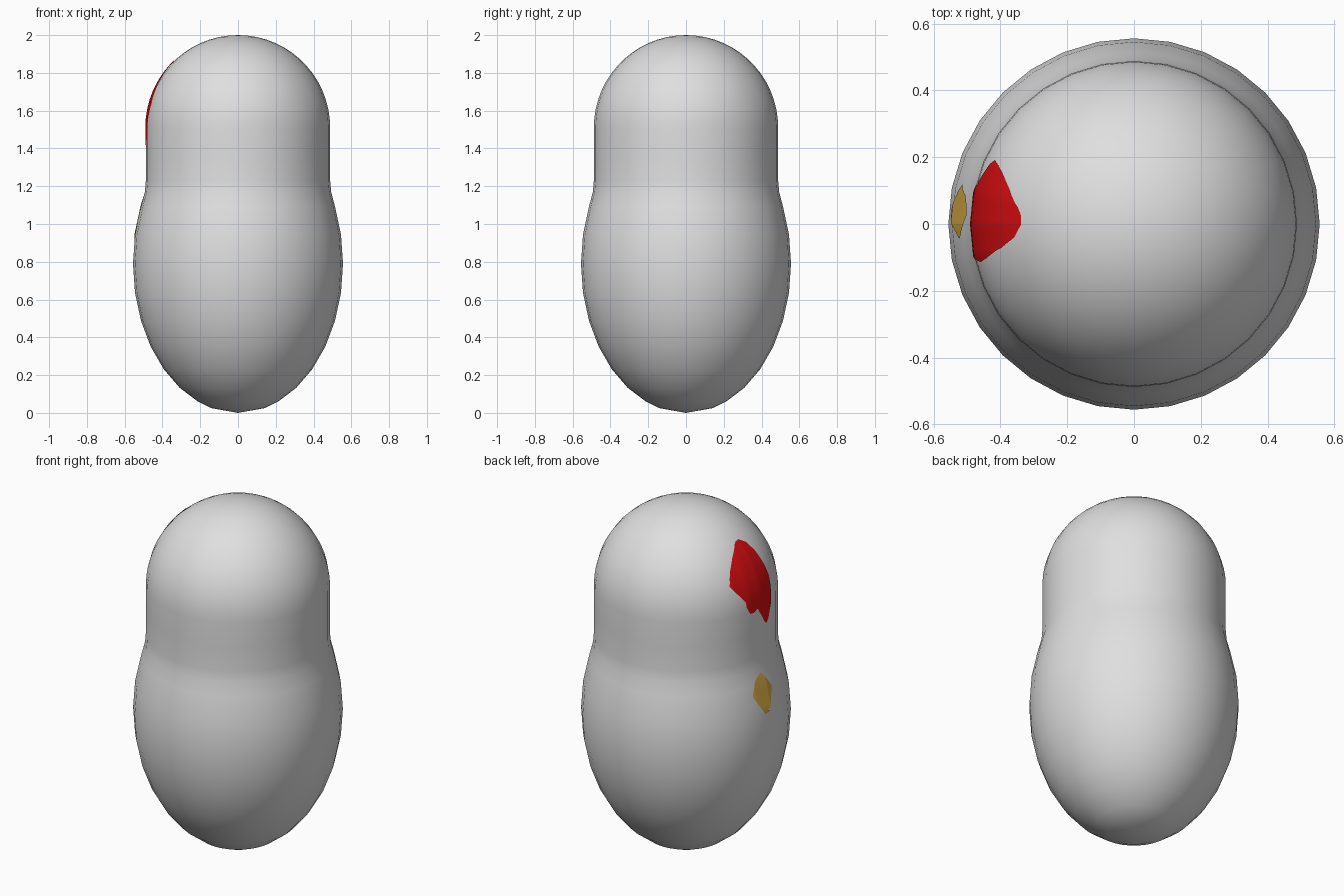
import bpy, bmesh, math
from mathutils import Vector
from mathutils.bvhtree import BVHTree

if "Cube" in bpy.data.objects:
    bpy.data.objects.remove(bpy.data.objects["Cube"])

SEG = 32


def material(name, rgb):
    m = bpy.data.materials.new(name)
    m.diffuse_color = (*rgb, 1)
    m.use_nodes = True
    m.node_tree.nodes["Principled BSDF"].inputs["Base Color"].default_value = m.diffuse_color
    return m


def add_object(name, bm, mat):
    mesh = bpy.data.meshes.new(name)
    bm.to_mesh(mesh)
    ob = bpy.data.objects.new(name, mesh)
    bpy.context.collection.objects.link(ob)
    mesh.materials.append(mat)
    for p in mesh.polygons:
        p.use_smooth = True
    return ob


grey = material("light grey", (0.74, 0.74, 0.74))
red = material("red", (0.68, 0.004, 0.005))
yellow = material("mustard yellow", (0.72, 0.44, 0.06))

# Body profile: egg-shaped lower half, straight neck, domed head
profile = [(0.14, 0.025)]
for i in range(2, 13):
    a = math.radians(i * 11.25)
    r, z = 0.556 * math.sin(a), 0.79 - 0.79 * math.cos(a)
    if r > 0.16 and z < 1.13:
        profile.append((r, z))
profile += [(0.493, 1.17), (0.488, 1.23), (0.488, 1.37)]
for i in range(0, 16):
    a = math.radians(i * 6)
    if i < 15:
        profile.append((0.488 * math.cos(a), 1.51 + 0.49 * math.sin(a)))

# Revolve the profile into the body
bm = bmesh.new()
rings = [[bm.verts.new((r * math.cos(2 * math.pi * k / SEG), r * math.sin(2 * math.pi * k / SEG), z))
          for k in range(SEG)] for r, z in profile]
bottom, top = bm.verts.new((0, 0, 0)), bm.verts.new((0, 0, 2))
for k in range(SEG):
    n = (k + 1) % SEG
    bm.faces.new((bottom, rings[0][n], rings[0][k]))
    bm.faces.new((top, rings[-1][k], rings[-1][n]))
    for a, b in zip(rings, rings[1:]):
        bm.faces.new((a[k], a[n], b[n], b[k]))
bmesh.ops.recalc_face_normals(bm, faces=bm.faces)
surface = BVHTree.FromBMesh(bm)
add_object("body", bm, grey)
bm.free()


# Painted patch: (y, z) outline, sliced finely and laid on the -x side of the body
def patch(name, outline, mat):
    bm = bmesh.new()
    face = bm.faces.new([bm.verts.new((-1, y, z)) for y, z in outline])
    bmesh.ops.triangulate(bm, faces=[face])
    for i in range(-12, 13):
        bmesh.ops.bisect_plane(bm, geom=bm.verts[:] + bm.edges[:] + bm.faces[:],
                               plane_co=(0, i * 0.02 + 0.001, 0), plane_no=(0, 1, 0))
    for i in range(42, 96):
        bmesh.ops.bisect_plane(bm, geom=bm.verts[:] + bm.edges[:] + bm.faces[:],
                               plane_co=(0, 0, i * 0.02 + 0.001), plane_no=(0, 0, 1))
    bmesh.ops.triangulate(bm, faces=bm.faces[:])
    for v in bm.verts:
        hit, normal, _, _ = surface.ray_cast(v.co, Vector((1, 0, 0)))
        if hit:
            v.co = hit + normal * 0.003
    for f in bm.faces:
        f.normal_update()
        if f.normal.x > 0:
            f.normal_flip()
    add_object(name, bm, mat)
    bm.free()


# Ragged red patch on the head
patch("red_head_patch", [
    (0.0, 1.865), (-0.04, 1.84), (-0.07, 1.79), (-0.1, 1.70), (-0.113, 1.64), (-0.105, 1.56),
    (-0.095, 1.49), (-0.07, 1.42), (-0.05, 1.397), (-0.025, 1.42), (0.0, 1.465), (0.015, 1.505),
    (0.035, 1.515), (0.06, 1.50), (0.095, 1.505), (0.115, 1.55), (0.11, 1.61), (0.1, 1.678),
    (0.125, 1.675), (0.155, 1.656), (0.176, 1.655), (0.19, 1.68), (0.175, 1.72), (0.155, 1.755),
    (0.11, 1.803), (0.05, 1.85), (0.025, 1.862)], red)

# Small yellow patch on the belly
patch("yellow_belly_patch", [
    (0.025, 1.14), (0.0, 1.11), (-0.045, 1.045), (0.0, 0.95), (0.02, 0.921), (0.045, 0.917),
    (0.08, 0.97), (0.117, 1.035), (0.085, 1.105), (0.06, 1.125)], yellow)
